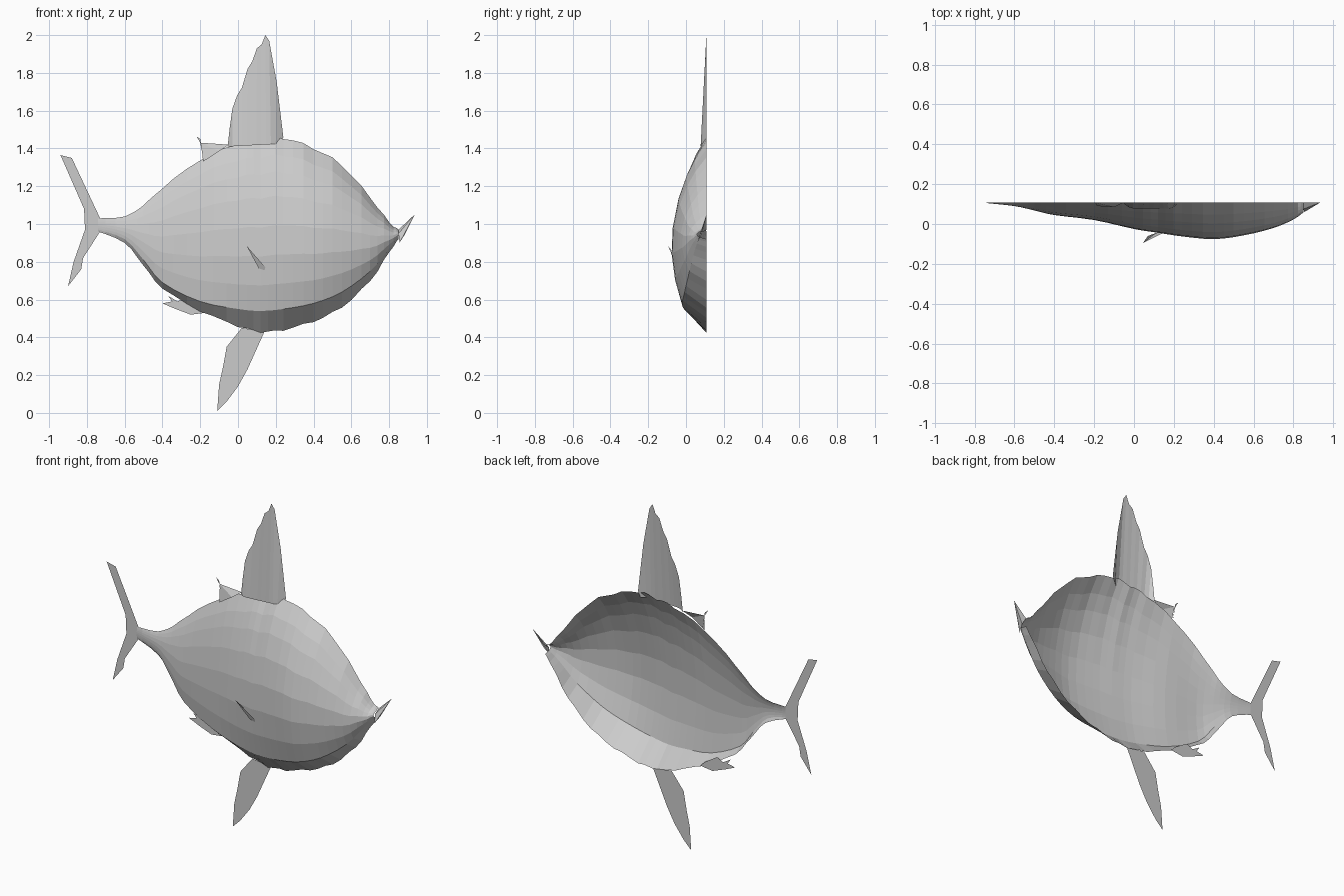
import bpy
import bmesh
import math
from mathutils import Vector

default_cube = bpy.data.objects.get("Cube")
if default_cube:
    bpy.data.objects.remove(default_cube, do_unlink=True)

SEAM = .108  # plane of the open side of the half shell


def make_object(name, points, faces):
    mesh = bpy.data.meshes.new(name)
    mesh.from_pydata([tuple(point) for point in points], [], faces)
    mesh.update()
    obj = bpy.data.objects.new(name, mesh)
    bpy.context.collection.objects.link(obj)
    return obj


def strip_faces(rows, columns):
    """Quads joining neighbouring rows of equal length."""
    return [(r * columns + c, r * columns + c + 1,
             (r + 1) * columns + c + 1, (r + 1) * columns + c)
            for r in range(rows - 1) for c in range(columns - 1)]


def flat_fin(name, outline, y=SEAM):
    """Thin sheet cut to an outline in the side plane."""
    fin = make_object(name, [(x, y, z) for x, z in outline],
                      [tuple(range(len(outline)))])
    mesh_edit = bmesh.new()
    mesh_edit.from_mesh(fin.data)
    bmesh.ops.triangulate(mesh_edit, faces=mesh_edit.faces[:])
    mesh_edit.to_mesh(fin.data)
    mesh_edit.free()
    return fin


def smooth_stations(stations, steps):
    """Catmull-Rom interpolation through the body stations."""
    keys = [Vector(station) for station in stations]
    keys = [keys[0]] + keys + [keys[-1]]
    result = []
    for before, start, end, after in zip(keys, keys[1:], keys[2:], keys[3:]):
        for step in range(steps):
            t = step / steps
            result.append(start + (end - before) * (t / 2)
                          + (before * 2 - start * 5 + end * 4 - after) * (t * t / 2)
                          + (start * 3 - before - end * 3 + after) * (t ** 3 / 2))
    return result + [keys[-1]]


# Body stations: x, back height, belly ridge height, keel height, depth
stations = [
    (-.74, 1.03, .97, .96, .003),
    (-.6, 1.04, .92, .9, .018),
    (-.5, 1.1, .81, .78, .04),
    (-.4, 1.19, .69, .66, .063),
    (-.2, 1.34, .59, .54, .088),
    (0, 1.425, .55, .46, .133),
    (.12, 1.445, .54, .43, .152),
    (.24, 1.455, .55, .44, .17),
    (.4, 1.4, .58, .485, .184),
    (.55, 1.31, .64, .56, .165),
    (.7, 1.14, .75, .7, .128),
    (.8, 1.01, .87, .85, .085),
    (.85, .97, .93, .92, .05),
]
# Cross-section from back to ridge: fraction of height, fraction of depth
section = [(0, 0), (.1, .33), (.2, .57), (.34, .81),
           (.51, .97), (.68, 1), (.85, .9), (1, .7)]

body_points = []
body_rows = smooth_stations(stations, 3)
for index, (x, back, ridge, keel, depth) in enumerate(body_rows):
    ripple = .006 * math.sin(index * 2) * min(1, depth * 8)
    for drop, bulge in section:
        height = back + (ridge - back) * drop + ripple * (1 - drop)
        body_points.append((x, SEAM - depth * bulge, height))
    body_points.append((x, SEAM, keel + ripple))
make_object("body", body_points, strip_faces(len(body_rows), len(section) + 1))

# Pointed snout folded out from the seam
make_object("snout", [(.935, SEAM, 1.05), (.85, SEAM, .97), (.85, .075, .95),
                      (.855, .06, .9), (.88, .08, .94)],
            [(0, 1, 2), (0, 2, 3), (0, 3, 4)])

# Tall back fin: ragged rear edge, bowed base and folded leading edge
fin_top = [(-.045, 1.5), (-.03, 1.61), (-.005, 1.68), (.02, 1.72), (.05, 1.82),
           (.075, 1.86), (.1, 1.93), (.125, 1.95), (.145, 2), (.165, 1.97),
           (.205, 1.75), (.24, 1.46)]
fin_points = []
for index, (x, z) in enumerate(fin_top):
    t = index / (len(fin_top) - 1)
    bow = .03 * min(1, 9 * t * (1 - t))
    fin_points.append((x, SEAM, z))
    fin_points.append((-.055 + .28 * t, SEAM - bow, 1.41 + .015 * t))
make_object("back_fin", fin_points, strip_faces(len(fin_top), 2))

# Small rear back fin with a spine
make_object("rear_back_fin", [(-.195, SEAM, 1.43), (-.185, .09, 1.33),
                              (-.1, .085, 1.385), (-.05, SEAM, 1.42)],
            [(0, 1, 2), (0, 2, 3)])
flat_fin("rear_back_spine", [(-.22, 1.465), (-.2, 1.45), (-.18, 1.33), (-.2, 1.43)])

# Forked tail
flat_fin("tail_fin", [(-.94, 1.365), (-.88, 1.35), (-.73, 1.03), (-.73, .96),
                      (-.82, .82), (-.83, .76), (-.9, .67), (-.87, .8),
                      (-.81, .97), (-.815, 1.08)])

# Belly fin below the keel
flat_fin("belly_fin", [(.02, .45), (-.06, .35), (-.08, .24), (-.1, .15), (-.11, .01),
                       (-.06, .06), (0, .14), (.05, .23), (.14, .43)])

# Small notched fin under the tail
flat_fin("rear_belly_fin", [(-.4, .58), (-.35, .59), (-.37, .62), (-.32, .59),
                            (-.28, .61), (-.2, .56), (-.17, .53), (-.25, .52),
                            (-.33, .55)])

# Side fin standing off the flank
make_object("side_fin", [(.045, -.095, .885), (.145, -.045, .77),
                         (.14, -.04, .755), (.11, -.045, .765), (.07, -.06, .84)],
            [(0, 1, 2, 3), (0, 3, 4)])
